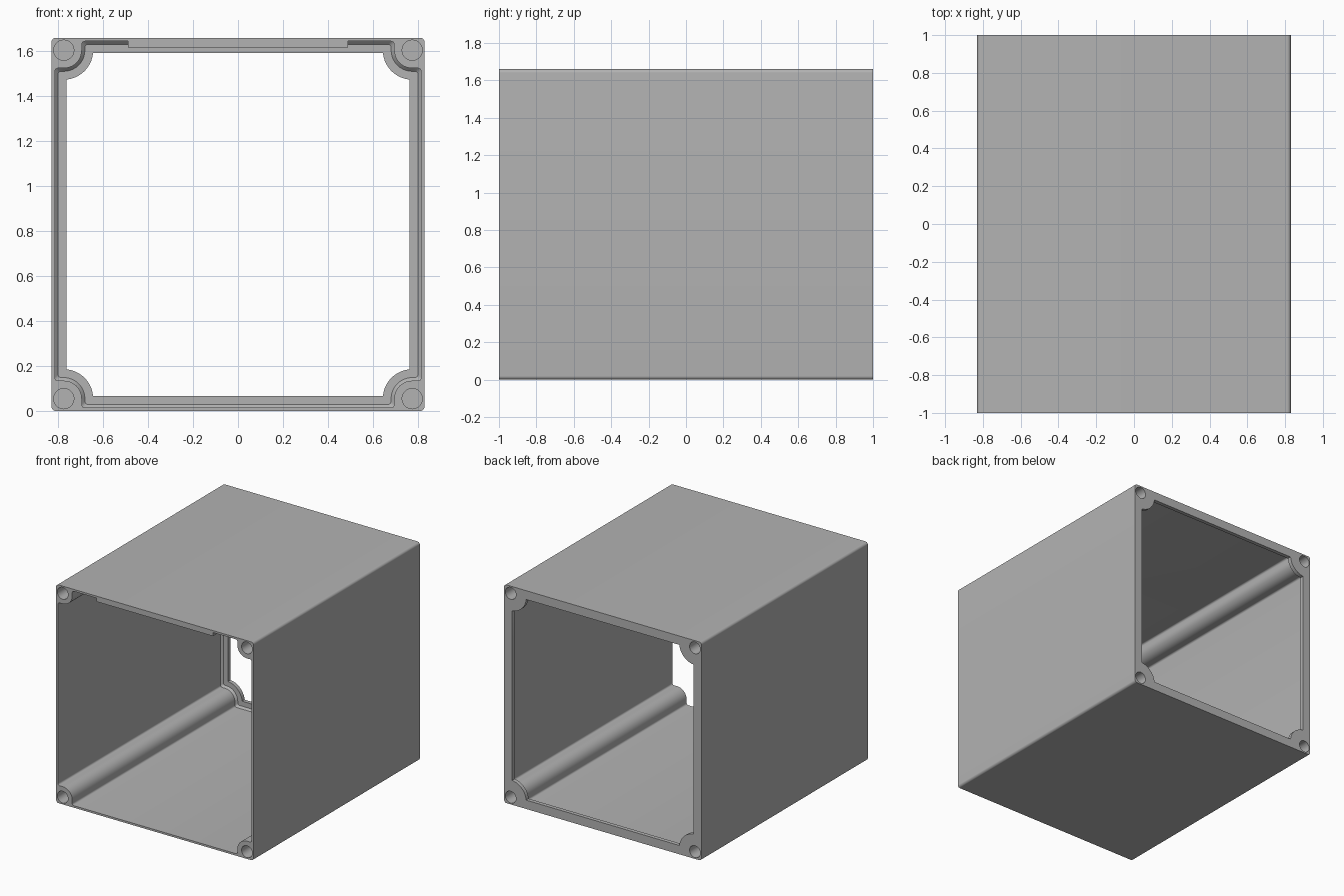
import bpy, bmesh
from math import cos, sin, pi
from mathutils import Vector

default = bpy.data.objects.get("Cube")
if default:
    bpy.data.objects.remove(default, do_unlink=True)

HALF = 0.83      # half of the square section, also its centre height
SCREW = 0.775    # screw axis distance from the centre
STEPS = 10

grey = bpy.data.materials.new("Enclosure Grey")
grey.use_nodes = True
COLOUR = (0.45, 0.45, 0.45, 1)
grey.diffuse_color = COLOUR
grey.node_tree.nodes["Principled BSDF"].inputs["Base Color"].default_value = COLOUR


def arc(cx, cz, r, start, end, steps=STEPS):
    return [(cx + r * cos(start + (end - start) * i / steps),
             cz + r * sin(start + (end - start) * i / steps))
            for i in range(steps + 1)]


def four_corners(corner):
    """Repeat the top-left-side corner outline around the square."""
    loop = []
    for _ in range(4):
        loop += corner
        corner = [(-z, x) for x, z in corner]
    return loop


def outer_section():
    r = 0.02
    return four_corners(arc(HALF - r, HALF - r, r, 0, pi / 2))


def cavity_section(inset=0.0):
    # Thin wall, stepping round a quarter-round screw column
    wall = 0.815 - inset
    r = 0.08 + inset
    f = 0.014
    side = SCREW - r
    corner = arc(wall - f, side - f, f, 0, pi / 2, 4)
    corner += arc(SCREW, SCREW, r, 1.5 * pi, pi)
    corner += arc(side - f, wall - f, f, 0, pi / 2, 4)
    return four_corners(corner)


def window_section():
    # Rear opening with concave round corners
    edge, r = 0.763, 0.131
    a = -pi / 2 - 0.09
    return four_corners([(edge, SCREW - r)] + arc(SCREW, SCREW, r, a, -pi - (pi / 2 + a))
                        + [(SCREW - r, edge)])


def loft(name, sections):
    """Join (y, outline) sections into a closed solid."""
    bm = bmesh.new()
    rings = [[bm.verts.new((x, y, z + HALF)) for x, z in pts] for y, pts in sections]
    n = len(rings[0])
    for a, b in zip(rings, rings[1:]):
        for i in range(n):
            bm.faces.new((a[i], a[(i + 1) % n], b[(i + 1) % n], b[i]))
    bm.faces.new(rings[0])
    bm.faces.new(rings[-1])
    bmesh.ops.recalc_face_normals(bm, faces=bm.faces)
    mesh = bpy.data.meshes.new(name)
    bm.to_mesh(mesh)
    bm.free()
    mesh.materials.append(grey)
    ob = bpy.data.objects.new(name, mesh)
    bpy.context.collection.objects.link(ob)
    return ob


def combine(target, tool, operation):
    mod = target.modifiers.new(tool.name, "BOOLEAN")
    mod.operation, mod.solver, mod.object = operation, "EXACT", tool
    tool.hide_render = True
    bpy.context.view_layer.objects.active = target
    bpy.ops.object.modifier_apply(modifier=mod.name)
    bpy.data.objects.remove(tool, do_unlink=True)


# Outer body
case = loft("enclosure_body", [(-1, outer_section()), (1, outer_section())])

# Cavity, with a small chamfer where it meets the rear flange
combine(case, loft("cavity_cutter", [(-1.1, cavity_section()), (0.955, cavity_section()),
                                     (0.97, cavity_section(0.014))]), "DIFFERENCE")
combine(case, loft("window_cutter", [(0.9, window_section()), (1.1, window_section())]),
        "DIFFERENCE")

# Blind screw holes at both ends of every column
for sx in (-1, 1):
    for sz in (-1, 1):
        circle = arc(sx * SCREW, sz * SCREW, 0.045, 0, 2 * pi, 32)[:-1]
        for y0, y1 in ((-1.1, -0.8), (0.8, 1.1)):
            combine(case, loft("hole_cutter", [(y0, circle), (y1, circle)]), "DIFFERENCE")

# Locating lip under the top front edge
lip = [(-0.49, 0.788), (0.49, 0.788), (0.49, 0.822), (-0.49, 0.822)]
combine(case, loft("top_lip", [(-1, lip), (-0.96, lip)]), "UNION")

# Smooth the columns, holes and rounded edges
bpy.ops.object.select_all(action="DESELECT")
case.select_set(True)
bpy.context.view_layer.objects.active = case
bpy.ops.object.shade_smooth_by_angle(angle=0.6)
